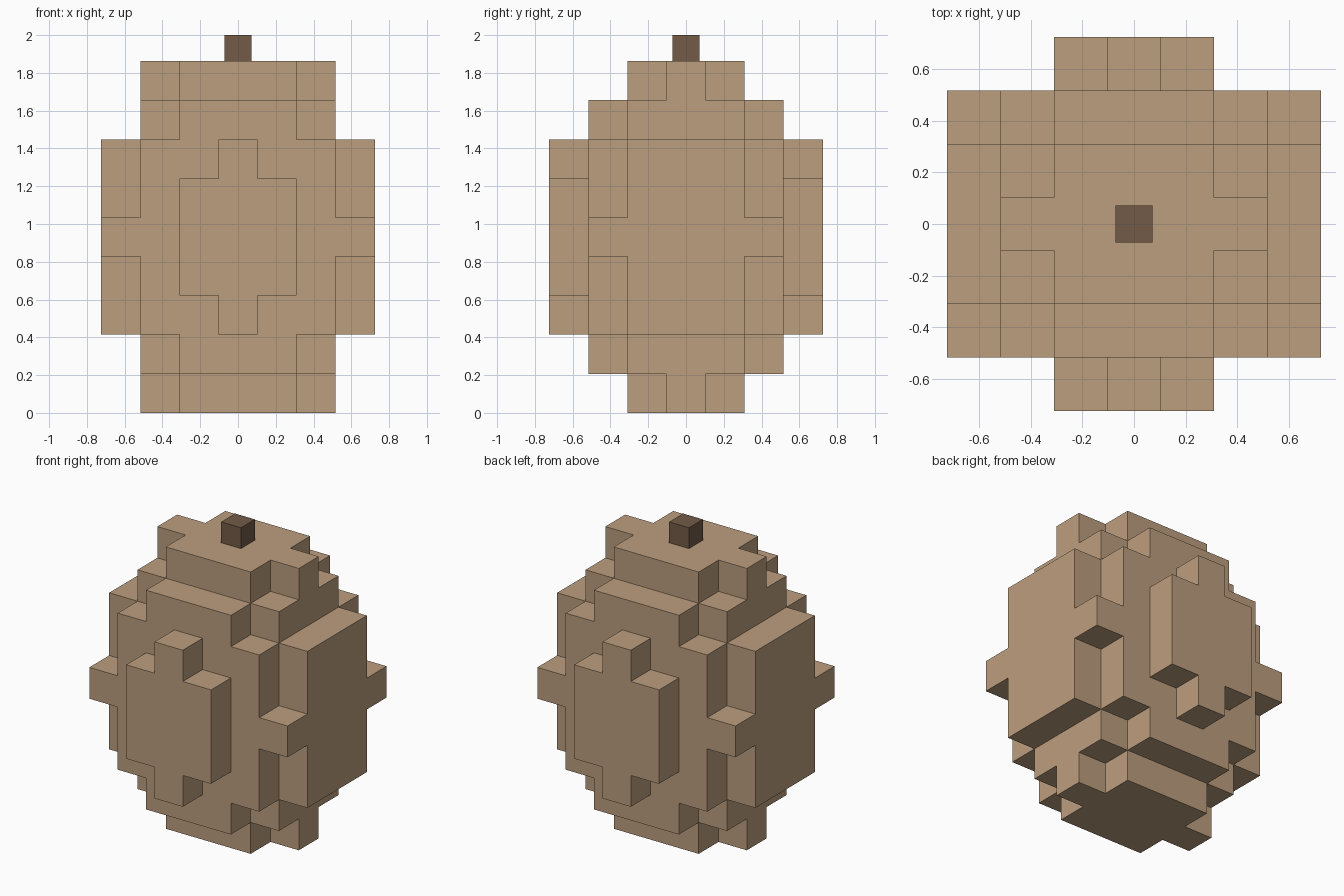
import bpy, bmesh, math
from mathutils import Vector

if "Cube" in bpy.data.objects:
    bpy.data.objects.remove(bpy.data.objects["Cube"])

U = 6 / 29          # edge of one block
LAYERS = 9          # blocks from bottom to top

# Half-length in x of each block row, listed by |y| = 0, 1, 2, 3.
# One list per layer from the bottom to the middle; the top half mirrors it.
ROWS = [[2, 1], [2, 2, 1], [3, 3, 2, 0], [3, 3, 2, 1], [3, 3, 3, 1]]


def material(name, rgb):
    m = bpy.data.materials.new(name)
    m.diffuse_color = (*rgb, 1)
    m.use_nodes = True
    m.node_tree.nodes["Principled BSDF"].inputs["Base Color"].default_value = m.diffuse_color
    return m


def add_object(name, bm, mat):
    mesh = bpy.data.meshes.new(name)
    bm.to_mesh(mesh)
    bm.free()
    mesh.materials.append(mat)
    ob = bpy.data.objects.new(name, mesh)
    bpy.context.collection.objects.link(ob)
    return ob


# Blocky egg-shaped body: only the exposed block sides are built
cells = set()
for k in range(LAYERS):
    rows = ROWS[min(k, LAYERS - 1 - k)]
    for j in range(1 - len(rows), len(rows)):
        for i in range(-rows[abs(j)], rows[abs(j)] + 1):
            cells.add((i, j, k))

bm = bmesh.new()
verts = {}


def corner(p):
    key = tuple(round(c * 2) for c in p)
    if key not in verts:
        verts[key] = bm.verts.new(p * U)
    return verts[key]


for cell in cells:
    centre = Vector(cell) + Vector((0, 0, 0.5))
    for axis in range(3):
        for s in (-1, 1):
            n = Vector((0, 0, 0))
            n[axis] = s
            if tuple(c + int(d) for c, d in zip(cell, n)) in cells:
                continue
            a = Vector((0, 0, 0))
            a[(axis + 1) % 3] = 0.5
            b = n.cross(a)
            mid = centre + n * 0.5
            bm.faces.new([corner(mid + q) for q in (a + b, b - a, -a - b, a - b)])

# Merge coplanar block sides into larger flat faces
bmesh.ops.recalc_face_normals(bm, faces=bm.faces)
bmesh.ops.dissolve_limit(bm, angle_limit=math.radians(1),
                         verts=bm.verts, edges=bm.edges)
add_object("body", bm, material("tan", (0.503, 0.342, 0.209)))

# Small cube stem on top
S = 2 - LAYERS * U
bm = bmesh.new()
bmesh.ops.create_cube(bm, size=1)
bmesh.ops.scale(bm, verts=bm.verts, vec=(0.1448, 0.1448, S))
bmesh.ops.translate(bm, verts=bm.verts, vec=(0, 0, 2 - S / 2))
add_object("stem", bm, material("dark brown", (0.17, 0.105, 0.063)))
